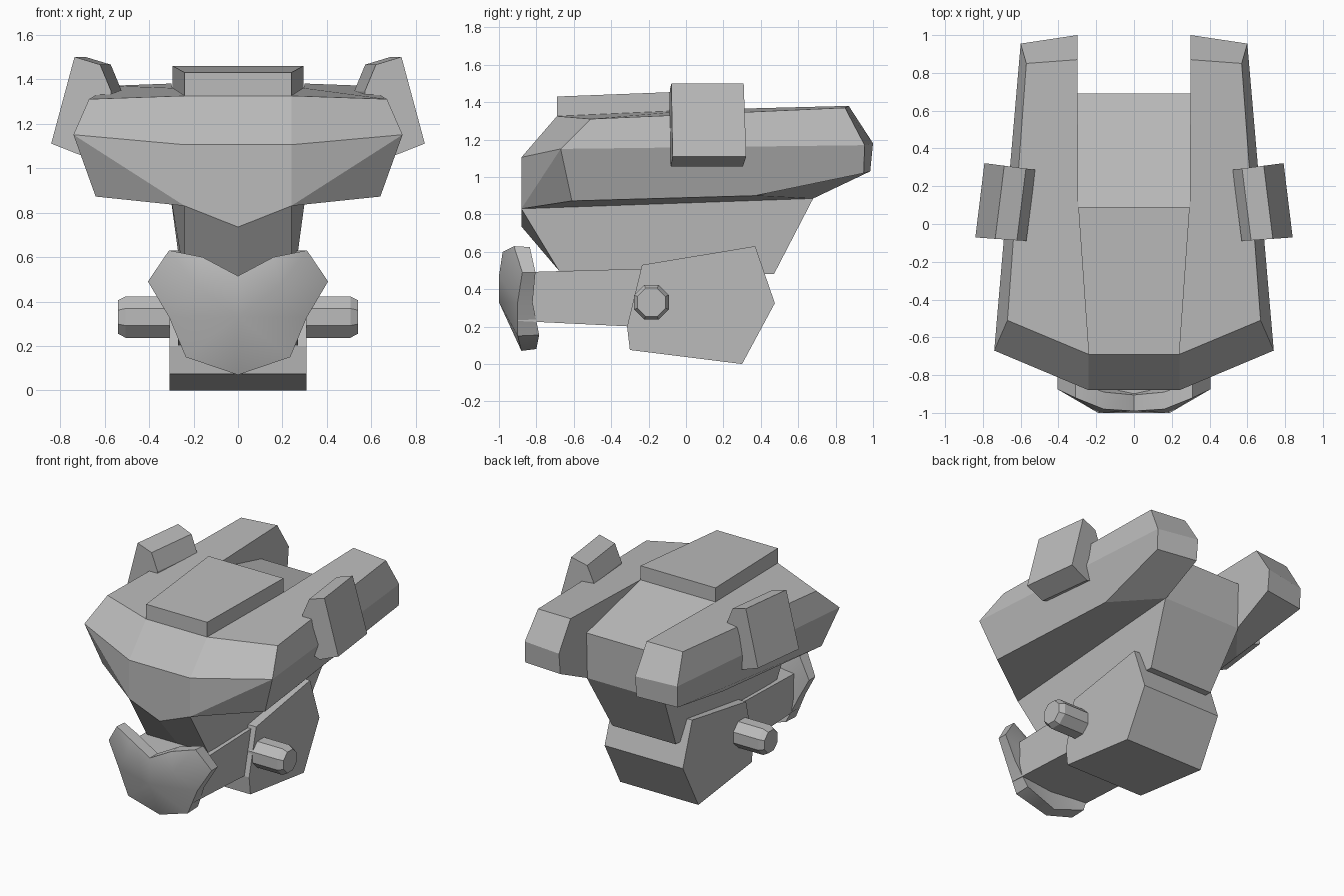
import bpy, bmesh, math

if "Cube" in bpy.data.objects:
    bpy.data.objects.remove(bpy.data.objects["Cube"])

grey = bpy.data.materials.new("plain_grey")
grey.diffuse_color = (0.5, 0.5, 0.5, 1)
grey.use_nodes = True
grey.node_tree.nodes["Principled BSDF"].inputs["Base Color"].default_value = grey.diffuse_color


def mesh_object(name, points, faces, smooth=None):
    """Closed mesh from points and faces, with normals made consistent."""
    bm = bmesh.new()
    vs = [bm.verts.new(p) for p in points]
    for f in faces:
        bm.faces.new([vs[i] for i in f])
    bmesh.ops.remove_doubles(bm, verts=bm.verts, dist=0.0005)
    bmesh.ops.recalc_face_normals(bm, faces=bm.faces)
    me = bpy.data.meshes.new(name)
    bm.to_mesh(me)
    bm.free()
    me.materials.append(grey)
    ob = bpy.data.objects.new(name, me)
    bpy.context.collection.objects.link(ob)
    if smooth:
        bpy.ops.object.select_all(action='DESELECT')
        bpy.context.view_layer.objects.active = ob
        ob.select_set(True)
        bpy.ops.object.shade_smooth_by_angle(angle=math.radians(smooth))
    return ob


def mirrored(name, pts, faces, smooth=None):
    """Right half given by named points; left half mirrored across x = 0."""
    keys = list(pts)
    n = len(keys)
    points = [pts[k] for k in keys] + [(-pts[k][0], *pts[k][1:]) for k in keys]
    right = [[keys.index(k) for k in f.split()] for f in faces]
    left = [[i + n for i in reversed(f)] for f in right]
    return mesh_object(name, points, right + left, smooth)


def loft(name, a, b):
    """Solid between two matching outlines."""
    n = len(a)
    sides = [(i, (i + 1) % n, (i + 1) % n + n, i + n) for i in range(n)]
    return mesh_object(name, a + b, sides + [tuple(range(n)), tuple(range(n, 2 * n))])


def slab(name, profile, half):
    return loft(name, [(-half, y, z) for y, z in profile], [(half, y, z) for y, z in profile])


# Upper hull with two rear prongs and a sloping deck between them
hull = dict(
    tc=(0, -.69, 1.325), bc=(0, -.88, 1.105), lc=(0, -.88, .735),
    cc=(0, .09, 1.36), rc=(0, .69, 1.21), kc=(0, .68, .885),
    t1=(.24, -.69, 1.325), t2=(.67, -.51, 1.31), t3=(.57, .85, 1.37),
    t4=(.3, .87, 1.38), t5=(.295, .09, 1.36),
    b1=(.24, -.88, 1.105), b2=(.74, -.67, 1.15), b3=(.6, .955, 1.17), b4=(.3, 1, 1.18),
    l1=(.24, -.88, .83), l2=(.64, -.61, .872), l3=(.55, .37, .9), l4=(.3, .68, .885),
    e3=(.6, .95, 1.02), e4=(.3, .985, 1.03), r=(.3, .69, 1.21))
mirrored("upper_hull", hull, [
    "tc t1 t5 cc", "cc t5 r rc", "t1 t2 t3 t4 t5", "t5 t4 b4 e4 l4 r",
    "t2 b2 b3 t3", "b2 l2 l3 e3 b3", "tc bc b1 t1", "t1 b1 b2 t2",
    "bc lc l1 b1", "b1 l1 b2", "b2 l1 l2", "t3 b3 b4 t4", "b3 e3 e4 b4",
    "l3 l4 e4 e3", "l1 l2 l3 l4", "rc r l4 kc", "lc l1 l4 kc"])

# Raised hatch on the deck
hatch = [(-.24, -.69), (.24, -.69), (.295, .09), (-.295, .09)]
loft("deck_hatch", [(x, y, 1.31) for x, y in hatch],
     [(x, y, 1.43 if y < 0 else 1.46) for x, y in hatch])

# Tapered neck under the hull
neck = dict(a=(0, -.88, .735), b=(.24, -.88, .83), c=(.305, .68, .885), d=(0, .68, .885),
            e=(0, -.68, .5), f=(.24, -.68, .5), g=(.25, .47, .48), h=(0, .47, .48))
mirrored("neck", neck, ["a b c d", "e f g h", "a e f b", "b f g c", "c g h d"])

# Side fins, following the taper of the hull
fin = [(.84, 1.11), (.735, 1.5), (.62, 1.465), (.57, 1.345), (.58, 1.1), (.7, 1.055)]
for side, s in (("right", 1), ("left", -1)):
    front = [(s * x, -.09 + .07 * (x - .57), z) for x, z in fin]
    back = [(s * (x - .048), .287 + .13 * (x - .57), z) for x, z in fin]
    loft(side + "_fin", front, back)

# Lower body, and the arm that carries the mask
slab("lower_body", [(-.30, .075), (.30, 0), (.475, .325), (.37, .63), (-.235, .53), (-.315, .2)], .308)
slab("front_arm", [(-.9, .23), (-.28, .2), (-.2, .51), (-.9, .49)], .27)

# Octagonal axle with chamfered ends
rings = [(-.54, .075), (-.505, .093), (.505, .093), (.54, .075)]
pts = [(x, -.185 + r * math.cos((k + .5) * math.pi / 4) / math.cos(math.pi / 8),
        .33 + r * math.sin((k + .5) * math.pi / 4) / math.cos(math.pi / 8))
       for x, r in rings for k in range(8)]
quads = [(8 * i + k, 8 * i + (k + 1) % 8, 8 * i + 8 + (k + 1) % 8, 8 * i + 8 + k)
         for i in range(3) for k in range(8)]
mesh_object("axle", pts, quads + [tuple(range(8)), tuple(range(24, 32))])

# Curved mask plate: rim points, bulging middle and a matching back
mask = dict(
    n=(0, -.99, .515), p=(.16, -.98, .60), q=(.31, -.92, .63), s=(.405, -.875, .49),
    u=(.31, -.90, .33), v=(.235, -.90, .15), w=(0, -.88, .07),
    m=(0, -1.0, .33), o=(.19, -1.0, .47),
    n2=(0, -.905, .515), p2=(.16, -.89, .60), q2=(.31, -.835, .625), s2=(.405, -.805, .49),
    u2=(.31, -.82, .33), v2=(.235, -.785, .155), w2=(0, -.80, .08), m2=(0, -.86, .33))
rim = "n p q s u v w".split()
faces = ["n m o", "n o p", "p o q", "q o s", "s o u", "u o m", "u m v", "v m w"]
for a, b in zip(rim, rim[1:]):
    faces += [f"{a} {b} {b}2 {a}2", f"{a}2 {b}2 m2"]
mirrored("mask_plate", mask, faces, 40)
